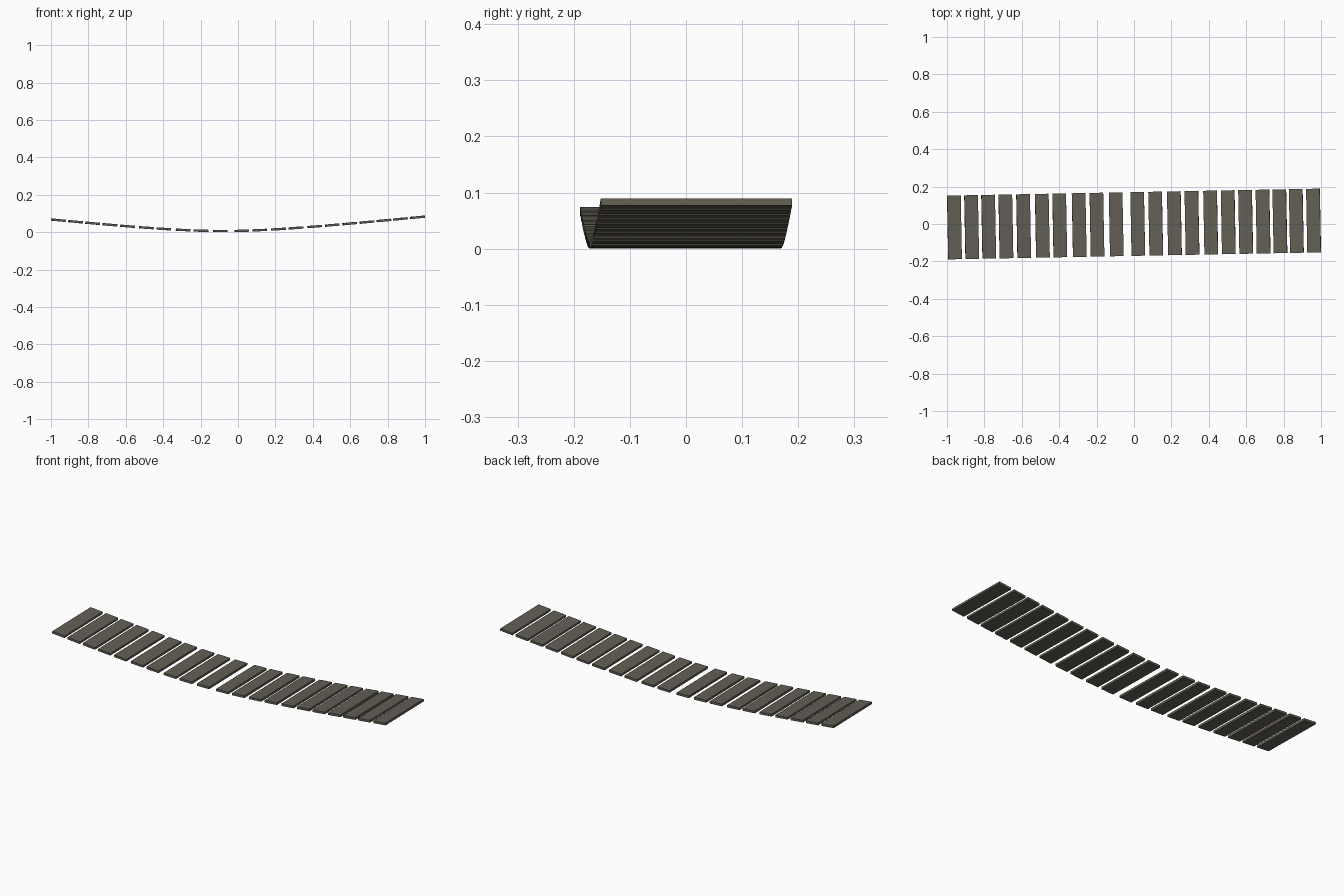
import bpy, math
from mathutils import Matrix, Vector

if "Cube" in bpy.data.objects:
    bpy.data.objects.remove(bpy.data.objects["Cube"])

# Weathered wood
wood = bpy.data.materials.new("weathered dark wood")
wood.diffuse_color = (0.125, 0.115, 0.092, 1)
wood.use_nodes = True
wood.node_tree.nodes["Principled BSDF"].inputs["Base Color"].default_value = wood.diffuse_color

WIDTH, LENGTH, THICK = 0.073, 0.341, 0.012
YAW = math.atan(0.0188)          # whole deck runs slightly diagonally
CENTRES = [-0.96, -0.868, -0.777, -0.685, -0.59, -0.49, -0.397, -0.293, -0.198,
           -0.095, 0.02, 0.116, 0.216, 0.31, 0.41, 0.504, 0.597, 0.69, 0.78, 0.868, 0.96]


def sag(x):
    """Height and pitch of the hanging deck at x."""
    d = x + 0.08
    r = math.hypot(d, 0.4)
    return 0.0065 + 0.1025 * (r - 0.4), math.atan(0.1025 * d / r)


# One shared plank shape
bpy.ops.mesh.primitive_cube_add(size=1)
first = bpy.context.object
mesh = first.data
mesh.name = "plank"
mesh.transform(Matrix.Diagonal((WIDTH, LENGTH, THICK, 1)))
mesh.materials.append(wood)

# Row of planks following the sag
for i, x in enumerate(CENTRES):
    plank = first if i == 0 else bpy.data.objects.new("plank", mesh)
    if i:
        bpy.context.collection.objects.link(plank)
    plank.name = f"bridge_plank_{i + 1:02d}"
    z, pitch = sag(x)
    plank.matrix_world = (Matrix.Translation(Vector((x, 0.0188 * x, z)))
                          @ Matrix.Rotation(YAW, 4, 'Z')
                          @ Matrix.Rotation(-pitch, 4, 'Y'))
